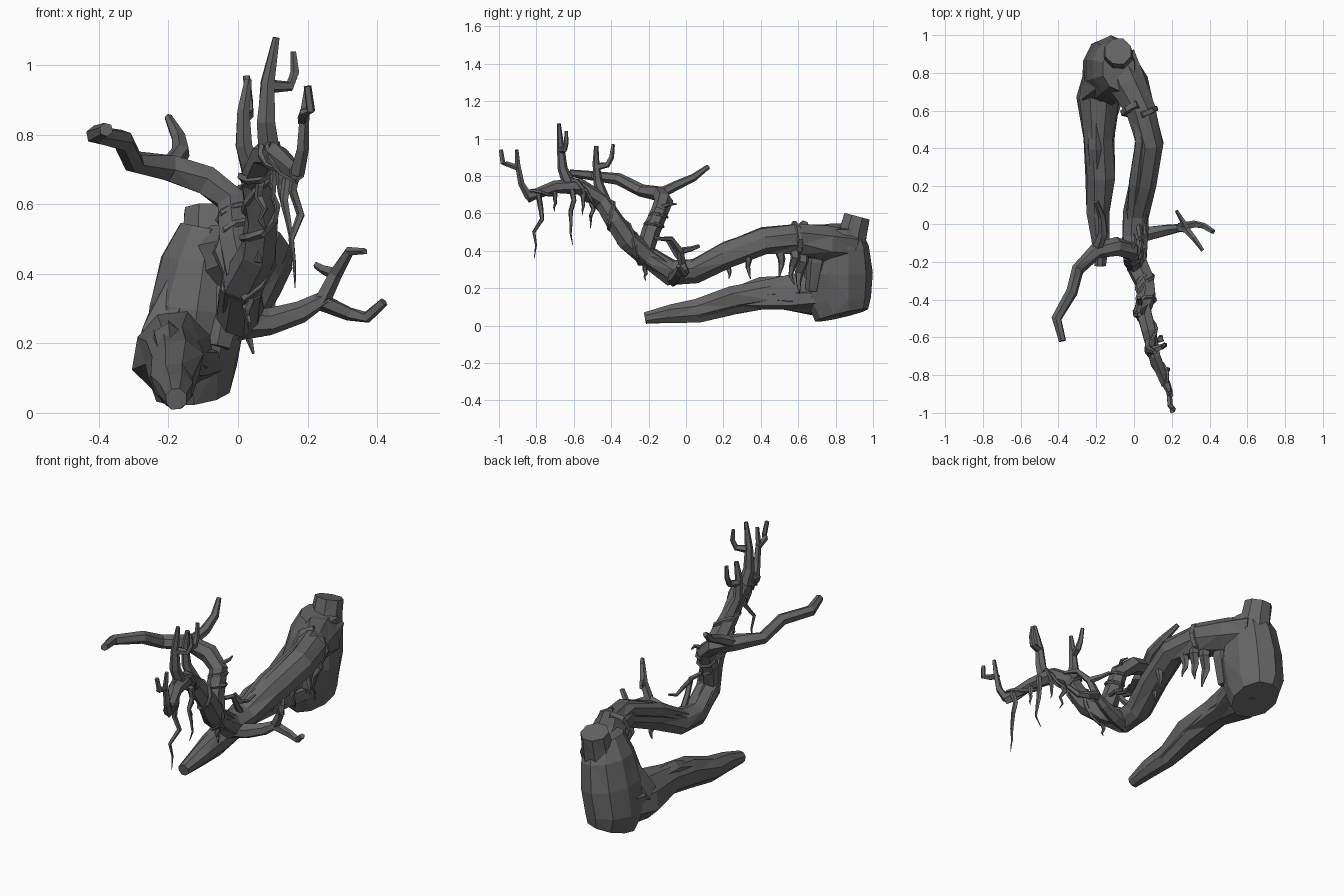
import bpy
import bmesh
import math
import random
from mathutils import Vector

random.seed(4)

cube = bpy.data.objects.get("Cube")
if cube:
    bpy.data.objects.remove(cube, do_unlink=True)

# One dull grey bark colour
bark = bpy.data.materials.new("grey_bark")
bark.use_nodes = True
bark_colour = (.13, .13, .13, 1)
bark.diffuse_color = bark_colour
bark.node_tree.nodes["Principled BSDF"].inputs["Base Color"].default_value = bark_colour


def sample(values, fraction):
    """Interpolate evenly spaced values at a fraction of their length."""
    place = fraction * (len(values) - 1)
    low = min(int(place), len(values) - 2)
    return values[low] + (values[low + 1] - values[low]) * (place - low)


def limb(name, radii, points, sides=6, depth=1, rough=.1):
    """Faceted tube along a path; depth stretches the second section axis."""
    path = [Vector(point) for point in points]
    last = len(path) - 1
    bm = bmesh.new()
    rings = []
    across = None
    for index, centre in enumerate(path):
        ahead = path[min(index + 1, last)]
        behind = path[max(index - 1, 0)]
        tangent = (ahead - behind).normalized()
        if across is None:
            upright = abs(tangent.z) > .8
            across = tangent.cross(Vector((0, 1, 0) if upright else (0, 0, 1)))
        across = (across - tangent * across.dot(tangent)).normalized()
        other = tangent.cross(across)
        radius = sample(radii, index / last)
        ring = []
        for side in range(sides):
            angle = math.tau * (side + .5) / sides
            reach = radius * random.uniform(1 - rough, 1 + rough)
            offset = across * math.cos(angle) + other * math.sin(angle) * depth
            ring.append(bm.verts.new(centre + offset * reach))
        rings.append(ring)
    for lower, upper in zip(rings, rings[1:]):
        for side in range(sides):
            following = (side + 1) % sides
            bm.faces.new((lower[side], lower[following], upper[following], upper[side]))
    bm.faces.new(rings[0])
    bm.faces.new(rings[-1])
    bmesh.ops.triangulate(bm, faces=[f for f in bm.faces if len(f.verts) == 4])
    bmesh.ops.recalc_face_normals(bm, faces=bm.faces)
    mesh = bpy.data.meshes.new(name)
    bm.to_mesh(mesh)
    bm.free()
    mesh.materials.append(bark)
    part = bpy.data.objects.new(name, mesh)
    bpy.context.collection.objects.link(part)


def vine(name, path, radii, turns, thickness, phase=0):
    """Thin strand winding around a host path."""
    host = [Vector(point) for point in path]
    steps = turns * 8
    strand = []
    for step in range(steps + 1):
        fraction = step / steps
        centre = sample(host, fraction)
        ahead = sample(host, min(fraction + .02, 1))
        behind = sample(host, max(fraction - .02, 0))
        tangent = (ahead - behind).normalized()
        across = tangent.cross(Vector((1, 0, 0))).normalized()
        other = tangent.cross(across)
        angle = phase + math.tau * turns * fraction
        swing = across * math.cos(angle) + other * math.sin(angle)
        strand.append(centre + swing * sample(radii, fraction))
    limb(name, [thickness, thickness * .7], strand, sides=5)


def hanging_root(name, top, length, thickness):
    """Wavering tapered root that hangs straight down."""
    start = Vector(top)
    steps = 5
    strand = []
    for step in range(steps + 1):
        drift = length * .07 * min(step, 1)
        wobble = Vector((random.uniform(-drift, drift), random.uniform(-drift, drift), 0))
        strand.append(start + wobble - Vector((0, 0, length * step / steps)))
    limb(name, [thickness, thickness * .7, thickness * .1], strand, sides=5)


# Thick trunk block, broken stump and the tapering foot root
limb("trunk", [.115, .14, .145, .125, .09],
     [(-.13, .83, .055), (-.14, .81, .14), (-.12, .815, .29), (-.1, .82, .43), (-.08, .82, .53)],
     sides=10, depth=1.25, rough=.04)
limb("stump", [.095, .08, .075],
     [(-.09, .87, .42), (-.085, .895, .51), (-.085, .915, .585)], sides=8, rough=.03)
limb("foot_root", [.12, .115, .085, .08, .065, .05, .032],
     [(-.15, .84, .18), (-.19, .66, .175), (-.19, .45, .175), (-.18, .25, .135),
      (-.185, .06, .08), (-.18, -.08, .065), (-.18, -.22, .04)], sides=8, depth=1.05, rough=.1)
limb("foot_root_ridge", [.06, .04, .015],
     [(-.2, .72, .22), (-.2, .4, .21), (-.19, .15, .13), (-.18, -.08, .07)])
limb("foot_root_flank", [.05, .06, .045, .03],
     [(-.08, .74, .15), (-.15, .56, .14), (-.16, .3, .13), (-.16, .06, .06)])
limb("trunk_ridge", [.05, .055, .04],
     [(-.02, .72, .48), (-.03, .7, .34), (-.06, .68, .19)])
limb("trunk_flank", [.05, .085, .08, .05],
     [(-.09, .78, .47), (-.15, .75, .34), (-.215, .7, .2), (-.22, .62, .13)])

# Main limb sweeping forward, dipping and then rising
base_path = [(-.09, .88, .42), (-.03, .74, .44), (.04, .6, .465), (.085, .42, .45),
             (.05, .22, .375), (.01, .05, .29), (0, -.08, .285), (.01, -.2, .365)]
limb("main_limb", [.1, .11, .085, .075, .073, .068, .07, .06], base_path, sides=8)
rise_path = [(0, -.12, .31), (.015, -.21, .37), (.06, -.31, .46), (.07, -.38, .56),
             (.05, -.45, .67), (.08, -.57, .745), (.11, -.7, .74), (.17, -.85, .69)]
limb("rising_limb", [.06, .06, .055, .05, .045, .042, .035, .025], rise_path)
limb("limb_ridge", [.025, .045, .035],
     [(-.01, .66, .5), (.04, .44, .49), (.01, .22, .41), (-.01, .02, .31)])

# Side branch bending out and forward, with its rear fork
limb("side_branch", [.05, .045, .05, .035, .03, .02],
     [(.01, -.22, .4), (-.01, -.19, .5), (-.02, -.14, .61), (-.09, -.12, .67),
      (-.2, -.14, .705), (-.3, -.24, .72), (-.33, -.36, .785), (-.41, -.5, .8), (-.38, -.62, .815)])
limb("side_branch_fork", [.03, .025, .012],
     [(-.2, -.15, .7), (-.165, -.05, .75), (-.17, .04, .79), (-.2, .12, .85)])

# Low branch on the left with three twigs
limb("low_branch", [.05, .04, .03, .022],
     [(0, -.07, .26), (.09, -.05, .26), (.18, -.03, .29), (.25, -.02, .33)])
limb("low_twig_outer", [.025, .018, .014],
     [(.24, -.02, .32), (.32, 0, .285), (.37, -.01, .275), (.42, -.04, .32)], sides=5)
limb("low_twig_front", [.024, .018, .01],
     [(.24, -.02, .32), (.28, -.03, .4), (.32, -.08, .465), (.365, -.14, .465)], sides=5)
limb("low_twig_rear", [.018, .01],
     [(.28, -.02, .4), (.25, .03, .41), (.225, .07, .425)], sides=5)

# Upright twigs on the rising limb
limb("tall_twig", [.035, .026, .01],
     [(.09, -.62, .74), (.08, -.66, .84), (.085, -.67, .95), (.11, -.68, 1.08)])
limb("tall_twig_fork", [.02, .015, .009],
     [(.09, -.67, .94), (.15, -.65, .94), (.165, -.64, .98), (.16, -.64, 1.04)], sides=5)
limb("middle_twig", [.035, .022, .012],
     [(.05, -.44, .67), (.015, -.47, .77), (.015, -.48, .87), (.03, -.48, .96)])
limb("middle_twig_fork", [.02, .016, .01],
     [(.015, -.47, .85), (.03, -.42, .86), (.03, -.4, .9), (.025, -.39, .97)], sides=5)
limb("end_twig_rear", [.024, .016, .01],
     [(.17, -.84, .69), (.185, -.88, .76), (.19, -.9, .86), (.2, -.905, .94)], sides=5)
limb("end_twig_front", [.016, .012],
     [(.185, -.89, .84), (.19, -.96, .865), (.21, -.98, .87), (.2, -.99, .94)], sides=5)

# Vines and knots wrapped around the limbs
vine("rising_vine", rise_path[2:], [.05, .045, .04, .028], 3, .014)
vine("second_vine", rise_path[1:], [.055, .048, .04, .025], 2, .012, math.pi)
vine("branch_band", [(0, -.19, .5), (-.02, -.14, .6)], [.045, .045], 2, .012)
vine("limb_band", [(.02, .63, .46), (.04, .57, .465)], [.08, .08], 1, .025)
limb("loose_vine", [.018, .014, .008],
     [(.02, .02, .3), (.03, -.05, .38), (.04, -.1, .46), (.02, -.18, .47), (.01, -.24, .44)], sides=5)
limb("cross_vine", [.014, .01],
     [(-.03, -.2, .44), (.02, -.28, .44), (.06, -.36, .44), (.07, -.38, .5)], sides=5)
limb("curled_tendril", [.014, .006],
     [(.03, -.08, .46), (.06, -.06, .42), (.06, 0, .4), (.07, .05, .42)], sides=5)
limb("branch_thorn", [.014, .004],
     [(-.02, -.14, .63), (.01, -.09, .65), (.0, -.05, .65)], sides=5)

# Roots hanging below both limbs
hangers = [((.17, -.79, .71), .35, .016), ((.14, -.61, .73), .3, .016),
           ((.12, -.7, .72), .11, .014), ((.07, -.5, .69), .17, .016),
           ((.1, -.55, .71), .12, .014), ((.03, .61, .46), .29, .04),
           ((.07, .57, .46), .24, .035), ((.08, .5, .42), .16, .028),
           ((.1, .34, .41), .16, .024), ((.05, .23, .35), .1, .02),
           ((.03, -.22, .34), .1, .016)]
for number, (top, length, thickness) in enumerate(hangers, 1):
    hanging_root(f"hanging_root_{number}", top, length, thickness)
